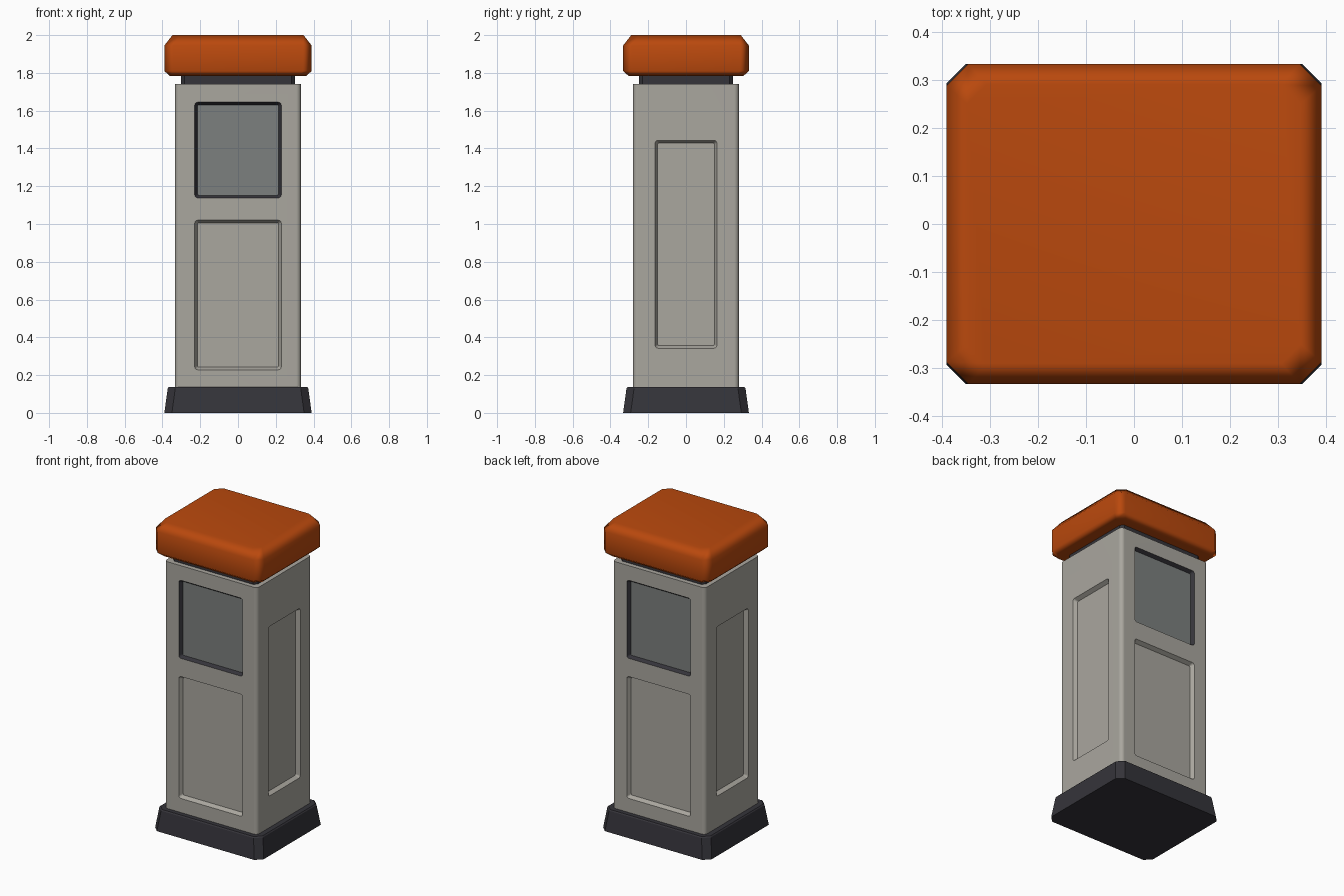
import bpy, bmesh, math
from mathutils import Matrix, Vector

if "Cube" in bpy.data.objects:
    bpy.data.objects.remove(bpy.data.objects["Cube"])


def material(name, rgb):
    m = bpy.data.materials.new(name)
    m.diffuse_color = (*rgb, 1)
    m.use_nodes = True
    m.node_tree.nodes["Principled BSDF"].inputs["Base Color"].default_value = m.diffuse_color
    return m


GREY = material("warm grey", (0.40, 0.385, 0.345))
ORANGE = material("burnt orange", (0.49, 0.066, 0.004))
DARK = material("dark charcoal", (0.035, 0.034, 0.042))
GLASS = material("window grey", (0.20, 0.215, 0.21))


def outline(hx, hy, r, seg):
    """Rectangle with rounded (seg > 1) or chamfered (seg = 1) corners."""
    pts = []
    for i, (sx, sy) in enumerate([(1, 1), (-1, 1), (-1, -1), (1, -1)]):
        for k in range(seg + 1):
            a = math.pi / 2 * (i + k / seg)
            pts.append((sx * (hx - r) + r * math.cos(a), sy * (hy - r) + r * math.sin(a)))
    return pts


def loft(bm, rings, seg, matrix=Matrix()):
    """Rings are (half x, half y, corner size, z), joined and capped."""
    loops = [[bm.verts.new(matrix @ Vector((x, y, z))) for x, y in outline(hx, hy, r, seg)]
             for hx, hy, r, z in rings]
    n = len(loops[0])
    for a, b in zip(loops, loops[1:]):
        for i in range(n):
            j = (i + 1) % n
            bm.faces.new((a[i], a[j], b[j], b[i]))
    bm.faces.new(loops[0][::-1])
    bm.faces.new(loops[-1])


def finish(name, bm, mats):
    bmesh.ops.recalc_face_normals(bm, faces=bm.faces[:])
    me = bpy.data.meshes.new(name)
    bm.to_mesh(me)
    bm.free()
    ob = bpy.data.objects.new(name, me)
    bpy.context.collection.objects.link(ob)
    for m in mats:
        me.materials.append(m)
    return ob


def activate(ob):
    bpy.ops.object.select_all(action='DESELECT')
    ob.select_set(True)
    bpy.context.view_layer.objects.active = ob


def smooth(ob, degrees):
    activate(ob)
    bpy.ops.object.shade_smooth_by_angle(angle=math.radians(degrees))
    wn = ob.modifiers.new("weighted normals", 'WEIGHTED_NORMAL')
    wn.keep_sharp = True


def part(name, rings, seg, mat, degrees):
    bm = bmesh.new()
    loft(bm, rings, seg)
    ob = finish(name, bm, [mat])
    smooth(ob, degrees)
    return ob


# Base plinth, neck and cap
part("base", [(0.39, 0.333, 0.04, 0), (0.372, 0.315, 0.04, 0.13), (0.366, 0.309, 0.038, 0.137)], 1, DARK, 30)
part("neck", [(0.303, 0.25, 0.02, 1.72), (0.303, 0.25, 0.02, 1.80)], 1, DARK, 30)
part("cap", [(0.36, 0.303, 0.04, 1.783), (0.39, 0.333, 0.046, 1.81),
             (0.39, 0.333, 0.046, 1.945), (0.347, 0.29, 0.04, 2.0)], 1, ORANGE, 65)

# Cabinet body
HX, HY = 0.333, 0.28
bm = bmesh.new()
loft(bm, [(HX, HY, 0.025, 0.12), (HX, HY, 0.025, 1.74)], 4)
body = finish("body", bm, [GREY, DARK, GLASS])

# Cutter for recessed panels: (half width, z low, z high, depth, is on front/back)
WIN = (1.138, 1.645)
PANELS = [(0.229, *WIN, 0.02, True), (0.229, 0.228, 1.02, 0.025, True),
          (0.164, 0.342, 1.443, 0.025, False)]
SLOPE, LIP = 0.014, 0.01
bm = bmesh.new()
for hw, z0, z1, depth, front in PANELS:
    hh = (z1 - z0) / 2
    for side in (0, math.pi):
        turn = Matrix.Rotation(side + (0 if front else math.pi / 2), 4, 'Z')
        mtx = (turn @ Matrix.Translation((0, -(HY if front else HX), (z0 + z1) / 2))
               @ Matrix.Rotation(math.pi / 2, 4, 'X'))
        loft(bm, [(hw - SLOPE, hh - SLOPE, 0.008, -depth), (hw, hh, 0.016, 0),
                  (hw, hh, 0.016, LIP)], 3, mtx)
cutter = finish("panel_cutter", bm, [GREY])
cutter.hide_render = True

cut = body.modifiers.new("panels", 'BOOLEAN')
cut.operation = 'DIFFERENCE'
cut.solver = 'EXACT'
cut.object = cutter
activate(body)
bpy.ops.object.modifier_apply(modifier=cut.name)
bpy.data.objects.remove(cutter)

# Window recess: dark sloped frame, grey pane
for f in body.data.polygons:
    c = f.center
    f.material_index = 0
    inside = abs(c.x) < 0.2295 and WIN[0] - 0.001 < c.z < WIN[1] + 0.001
    if inside and 0.2 < abs(c.y) < HY - 0.002:
        f.material_index = 2 if abs(f.normal.y) > 0.99 else 1
smooth(body, 28)
